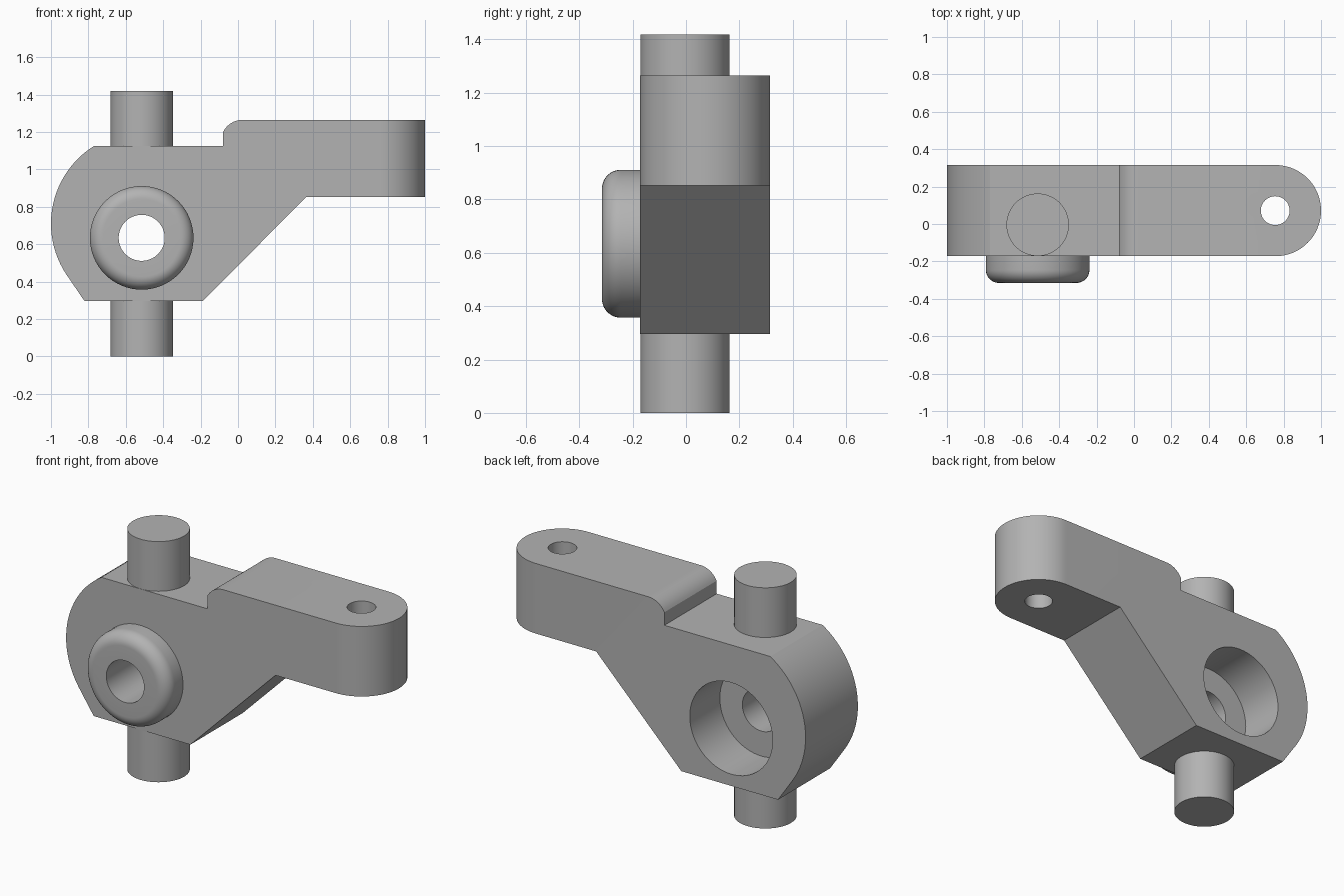
import bpy, bmesh
from math import sin, cos, pi, radians
from mathutils import Vector, Matrix

cube = bpy.data.objects.get("Cube")
if cube:
    bpy.data.objects.remove(cube)

grey = bpy.data.materials.new("grey metal")
grey.use_nodes = True
grey.diffuse_color = (0.45, 0.45, 0.45, 1)
grey.node_tree.nodes["Principled BSDF"].inputs["Base Color"].default_value = grey.diffuse_color

FRONT, BACK = -0.172, 0.315
HUB_X, HUB_Z = -0.515, 0.634
HOLE_R = 0.123


def finish(name, bm):
    bmesh.ops.recalc_face_normals(bm, faces=bm.faces)
    mesh = bpy.data.meshes.new(name)
    bm.to_mesh(mesh)
    bm.free()
    mesh.materials.append(grey)
    obj = bpy.data.objects.new(name, mesh)
    bpy.context.collection.objects.link(obj)
    return obj


def smooth(obj):
    bpy.ops.object.select_all(action='DESELECT')
    obj.select_set(True)
    bpy.context.view_layer.objects.active = obj
    bpy.ops.object.shade_smooth_by_angle(angle=radians(25))


def arc(cx, cy, r, start, end, steps):
    angles = [radians(start + (end - start) * i / steps) for i in range(steps + 1)]
    return [(cx + r * cos(a), cy + r * sin(a)) for a in angles]


def prism(name, points, to_3d, push):
    bm = bmesh.new()
    face = bm.faces.new([bm.verts.new(to_3d(u, v)) for u, v in points])
    moved = bmesh.ops.extrude_face_region(bm, geom=[face])["geom"]
    bmesh.ops.translate(bm, vec=push, verts=[g for g in moved if isinstance(g, bmesh.types.BMVert)])
    return finish(name, bm)


def cylinder(name, r, start, end):
    start, end = Vector(start), Vector(end)
    axis = end - start
    turn = axis.to_track_quat('Z', 'Y').to_matrix().to_4x4()
    bm = bmesh.new()
    bmesh.ops.create_cone(bm, cap_ends=True, segments=64, radius1=r, radius2=r,
                          depth=axis.length,
                          matrix=Matrix.Translation((start + end) / 2) @ turn)
    return finish(name, bm)


def cut(obj, tool, operation):
    tool.hide_render = True
    mod = obj.modifiers.new(tool.name, 'BOOLEAN')
    mod.operation, mod.solver, mod.object = operation, 'EXACT', tool
    bpy.context.view_layer.objects.active = obj
    bpy.ops.object.modifier_apply(modifier=mod.name)
    bpy.data.objects.remove(tool)


# Body: side profile of hub, sloping web and arm
profile = [(-0.82, 0.295), (-0.19, 0.295), (0.365, 0.852), (1.1, 0.852), (1.1, 1.265)]
profile += arc(0.025, 1.148, 0.117, 90, 153, 10)
profile += [(-0.08, 1.125)]
profile += arc(-0.51, 0.71, 0.49, 122, 214, 24)
body = prism("knuckle_body", profile, lambda x, z: (x, FRONT, z), (0, BACK - FRONT, 0))

# Rounded arm end, seen in plan
tip_y = (FRONT + BACK) / 2
tip_r = (BACK - FRONT) / 2
plan = [(-1.2, FRONT)] + arc(1 - tip_r, tip_y, tip_r, -90, 90, 40) + [(-1.2, BACK)]
cut(body, prism("arm_plan", plan, lambda x, y: (x, y, -0.1), (0, 0, 2)), 'INTERSECT')

# Arm bolt hole, rear bearing bore and axle hole
cut(body, cylinder("bolt_hole", 0.077, (0.755, tip_y, 0.5), (0.755, tip_y, 1.6)), 'DIFFERENCE')
cut(body, cylinder("bearing_bore", 0.27, (HUB_X, 0.035, HUB_Z), (HUB_X, 0.6, HUB_Z)), 'DIFFERENCE')
cut(body, cylinder("axle_hole", HOLE_R, (HUB_X, -0.6, HUB_Z), (HUB_X, 0.1, HUB_Z)), 'DIFFERENCE')
smooth(body)

# Front boss: ring with a rounded outer edge, turned about the axle
boss_r, round_r = 0.277, 0.07
section = [(boss_r, FRONT)]
section += arc(boss_r - round_r, -0.315 + round_r, round_r, 0, -90, 10)
section += [(HOLE_R, -0.315), (HOLE_R, FRONT)]
bm = bmesh.new()
verts = [bm.verts.new((HUB_X + r, y, HUB_Z)) for r, y in section]
edges = [bm.edges.new(pair) for pair in zip(verts, verts[1:])]
bmesh.ops.spin(bm, geom=verts + edges, cent=(HUB_X, 0, HUB_Z), axis=(0, 1, 0),
               angle=2 * pi, steps=64, use_merge=True)
bmesh.ops.remove_doubles(bm, verts=bm.verts, dist=0.0001)
smooth(finish("front_boss", bm))

# Pivot pins above and below the hub
for name, low, high in (("lower_pin", 0, 0.32), ("upper_pin", 1.1, 1.418)):
    smooth(cylinder(name, 0.167, (HUB_X, -0.004, low), (HUB_X, -0.004, high)))
